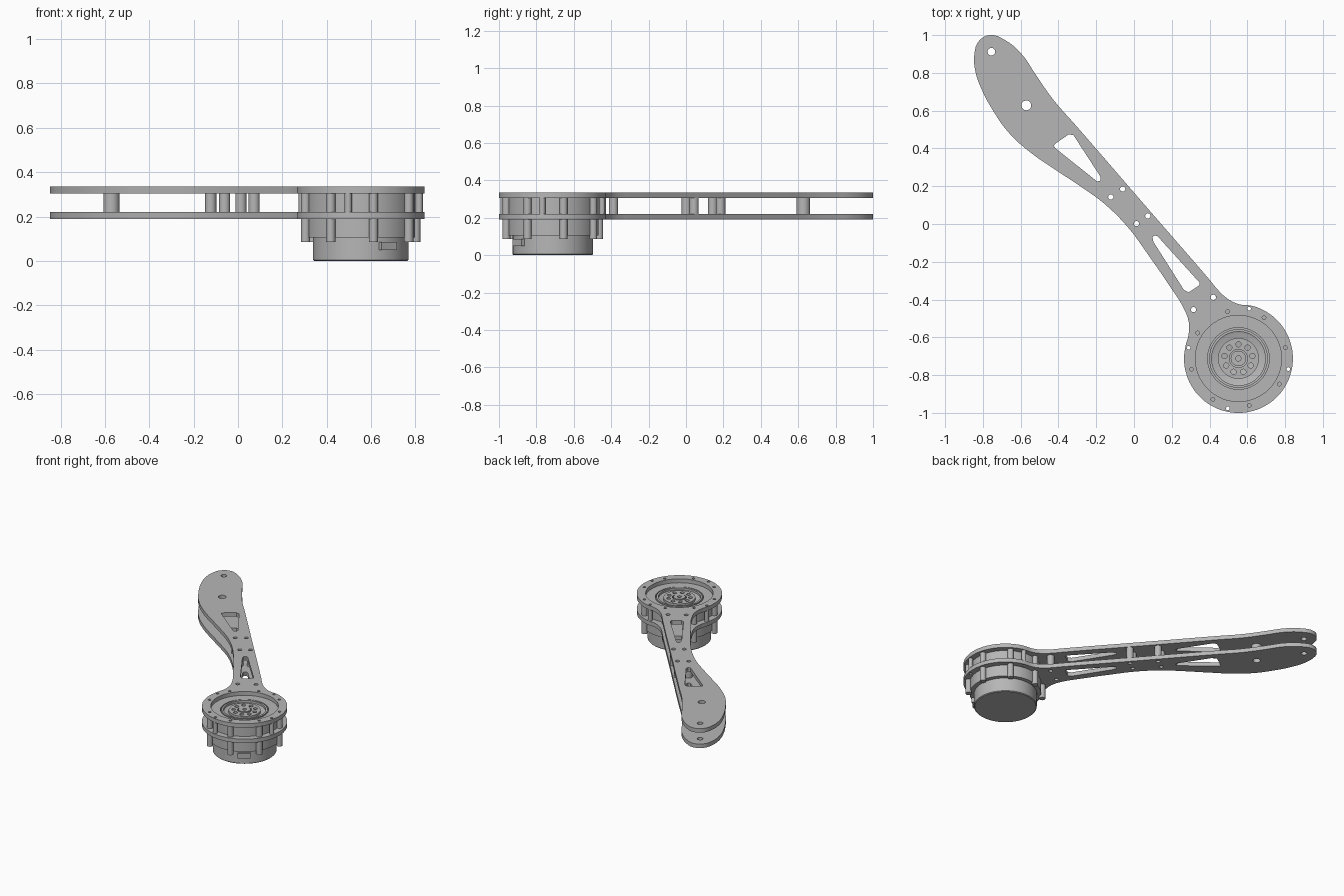
import bpy, bmesh
from math import cos, sin, radians, pi

cube = bpy.data.objects.get("Cube")
if cube:
    bpy.data.objects.remove(cube)

grey = bpy.data.materials.new("machined_grey")
grey.use_nodes = True
COLOUR = (0.47, 0.47, 0.47, 1)
grey.diffuse_color = COLOUR
for node in grey.node_tree.nodes:
    if node.type == 'BSDF_PRINCIPLED':
        node.inputs["Base Color"].default_value = COLOUR

CX, CY = 0.553, -0.712          # motor axis
PLATE_R = 0.288


def finish(obj):
    """Assign the material and smooth the rounded faces."""
    obj.data.materials.clear()
    obj.data.materials.append(grey)
    bpy.ops.object.select_all(action='DESELECT')
    obj.select_set(True)
    bpy.context.view_layer.objects.active = obj
    if obj.type == 'CURVE':
        bpy.ops.object.convert(target='MESH')
        obj = bpy.context.view_layer.objects.active
    bpy.ops.object.shade_smooth_by_angle(angle=radians(30))
    return obj


def polar(r, deg):
    return CX + r * cos(radians(deg)), CY + r * sin(radians(deg))


def circle(centre, r, n=24):
    return [(centre[0] + r * cos(2 * pi * i / n), centre[1] + r * sin(2 * pi * i / n))
            for i in range(n)]


def slab(name, loops, z0, z1, smooth_outline=False):
    """Extrude the first loop between two heights; other loops become holes."""
    curve = bpy.data.curves.new(name, 'CURVE')
    curve.dimensions = '2D'
    curve.fill_mode = 'BOTH'
    curve.extrude = (z1 - z0) / 2
    curve.resolution_u = 4
    for i, loop in enumerate(loops):
        if smooth_outline and i == 0:
            s = curve.splines.new('BEZIER')
            s.bezier_points.add(len(loop) - 1)
            for bp, (x, y) in zip(s.bezier_points, loop):
                bp.co = (x, y, 0)
                bp.handle_left_type = bp.handle_right_type = 'AUTO'
        else:
            s = curve.splines.new('POLY')
            s.points.add(len(loop) - 1)
            for p, (x, y) in zip(s.points, loop):
                p.co = (x, y, 0, 1)
        s.use_cyclic_u = True
    obj = bpy.data.objects.new(name, curve)
    obj.location.z = (z0 + z1) / 2
    bpy.context.collection.objects.link(obj)
    return finish(obj)


def lathe(name, profile, n=72):
    """Spin a radius/height profile around the motor axis."""
    bm = bmesh.new()
    verts = [bm.verts.new((r, 0, z)) for r, z in profile]
    edges = [bm.edges.new(pair) for pair in zip(verts, verts[1:])]
    bmesh.ops.spin(bm, geom=verts + edges, cent=(0, 0, 0), axis=(0, 0, 1),
                   angle=2 * pi, steps=n)
    bmesh.ops.remove_doubles(bm, verts=bm.verts, dist=1e-4)
    bmesh.ops.recalc_face_normals(bm, faces=bm.faces)
    mesh = bpy.data.meshes.new(name)
    bm.to_mesh(mesh)
    bm.free()
    obj = bpy.data.objects.new(name, mesh)
    obj.location = (CX, CY, 0)
    bpy.context.collection.objects.link(obj)
    return finish(obj)


# Arm plate outline: tip, left edge, motor ring, right edge
outline = [(-.76, 1.0), (-.82, .97), (-.845, .90), (-.84, .81), (-.81, .72), (-.74, .59),
           (-.66, .48), (-.55, .38), (-.42, .29), (-.27, .19), (-.16, .11), (-.03, -.02),
           (.08, -.17), (.19, -.33), (.26, -.44), (.29, -.52), (.288, -.59)]
outline += [polar(PLATE_R, a) for a in range(165, 451, 15)]
outline += [(.495, -.395), (.45, -.355), (.40, -.295), (.04, .12), (-.315, .53),
            (-.425, .655), (-.52, .79), (-.595, .90), (-.685, .975)]

# Lightening windows
upper_window = [(-.425, .415), (-.41, .43), (-.345, .475), (-.32, .47), (-.177, .25),
                (-.177, .23), (-.195, .225), (-.415, .40)]
lower_window = [(.098, -.07), (.11, -.06), (.125, -.065), (.347, -.31), (.345, -.325),
                (.29, -.362), (.265, -.35), (.103, -.095)]

# Fastener positions
spacers = [(-.06, .185), (-.123, .143), (.073, .043), (.013, .002), (.315, -.453), (.42, -.388)]
big_spacer, tip_hole = (-.57, .628), (-.755, .912)
screws = [polar(.255, 13 + 45 * i) for i in range(8)]
posts = [polar(.27, 78 + 90 * i) for i in range(4)]

holes = [upper_window, lower_window, circle(big_spacer, .026), circle(tip_hole, .02)]
holes += [circle(p, .014, 16) for p in spacers]
holes += [circle(p, .010, 12) for p in screws + posts]

# Two parallel arm plates
for name, z0, opening in (("lower_arm_plate", .19, .242), ("upper_arm_plate", .305, .228)):
    slab(name, [outline, circle((CX, CY), opening, 72)] + holes, z0, z0 + .03, True)

# Hollow spacers between the plates
slab("large_spacer", [circle(big_spacer, .036), circle(big_spacer, .026)], .22, .305)
for p in spacers:
    slab("arm_spacer", [circle(p, .025), circle(p, .014)], .22, .305)
for p in posts:
    slab("ring_spacer", [circle(p, .016, 16), circle(p, .010, 16)], .22, .305)

# Motor housing with recessed concentric rings on top
lathe("motor_housing", [(0, 0), (.21, 0), (.215, .005), (.215, .105), (.245, .105),
                        (.245, .306), (.163, .306), (.163, .285), (.155, .285),
                        (.155, .308), (.142, .308), (.142, .292), (.135, .288), (0, .288)])

# Screw lugs around the housing
for p in screws:
    slab("screw_lug", [circle(p, .021, 20)], .085, .305)

# Output hub with a ring of bolt holes and a centre boss
centre = (CX, CY)
bolts = [circle(polar(.075, 90 + 40 * i), .014, 16) for i in range(9)]
slab("output_hub", [circle(centre, .108, 48), circle(centre, .048, 32)] + bolts, .287, .305)
slab("hub_boss", [circle(centre, .041, 32), circle(centre, .014, 16)], .287, .309)

# Cable connector on the lower housing
bpy.ops.mesh.primitive_cube_add(size=1, location=(*polar(.205, -56), .067),
                                rotation=(0, 0, radians(-56)))
connector = bpy.context.object
connector.name = "cable_connector"
connector.scale = (.05, .085, .036)
finish(connector)
